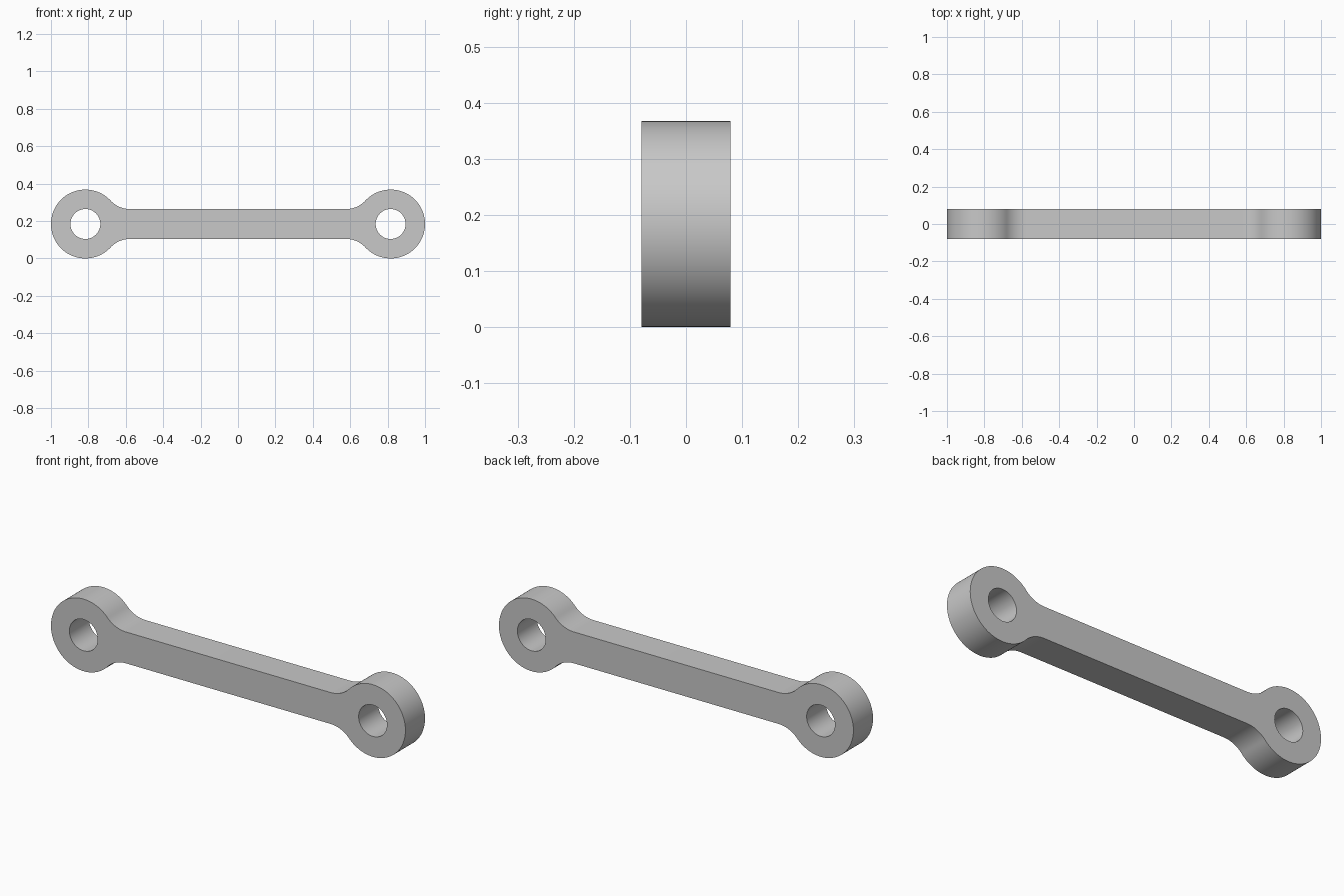
import bpy
import bmesh
from math import sin, cos, pi, atan2, sqrt, radians
from mathutils import Vector

cube = bpy.data.objects.get("Cube")
if cube:
    bpy.data.objects.remove(cube, do_unlink=True)

EYE_R = 0.184       # outer radius of each end eye
EYE_X = 1 - EYE_R   # eye centre distance from the middle
HOLE_R = 0.08
BAR_H = 0.08        # half height of the bar
FILLET = 0.14
DEPTH = 0.158

grey = bpy.data.materials.new("plain grey")
grey.use_nodes = True
colour = (0.58, 0.58, 0.58, 1)
grey.diffuse_color = colour
grey.node_tree.nodes["Principled BSDF"].inputs["Base Color"].default_value = colour


def arc(cx, cz, r, start, end, steps):
    return [(cx + r * cos(start + (end - start) * i / steps),
             cz + r * sin(start + (end - start) * i / steps)) for i in range(steps + 1)]


# One quarter of the outline: eye arc, then the fillet down onto the bar
fillet_z = BAR_H + FILLET
dx = sqrt((EYE_R + FILLET) ** 2 - fillet_z ** 2)
touch = atan2(fillet_z, -dx)
quarter = arc(EYE_X, 0, EYE_R, 0, touch, 40)
quarter += arc(EYE_X - dx, fillet_z, FILLET, touch - pi, -pi / 2, 16)[1:]

# Mirror to the full outline
upper = quarter + [(-x, z) for x, z in reversed(quarter)]
outline = upper + [(x, -z) for x, z in reversed(upper[1:-1])]
holes = [arc(side * EYE_X, 0, HOLE_R, 0, 2 * pi, 64)[:-1] for side in (-1, 1)]

# Fill the front face around the holes and extrude it to the back
bm = bmesh.new()
edges = []
for loop in [outline] + holes:
    verts = [bm.verts.new((x, -DEPTH / 2, z + EYE_R)) for x, z in loop]
    edges += [bm.edges.new((verts[i - 1], v)) for i, v in enumerate(verts)]
bmesh.ops.triangle_fill(bm, use_beauty=True, use_dissolve=False, edges=edges,
                        normal=Vector((0, -1, 0)))
result = bmesh.ops.extrude_face_region(bm, geom=bm.faces[:], use_keep_orig=True)
moved = [g for g in result["geom"] if isinstance(g, bmesh.types.BMVert)]
bmesh.ops.translate(bm, verts=moved, vec=(0, DEPTH, 0))
bmesh.ops.recalc_face_normals(bm, faces=bm.faces[:])

mesh = bpy.data.meshes.new("link_arm")
bm.to_mesh(mesh)
bm.free()
mesh.materials.append(grey)
arm = bpy.data.objects.new("link_arm", mesh)
bpy.context.collection.objects.link(arm)

# Smooth round walls, crisp rims
bpy.ops.object.select_all(action="DESELECT")
arm.select_set(True)
bpy.context.view_layer.objects.active = arm
bpy.ops.object.shade_smooth_by_angle(angle=radians(30))
